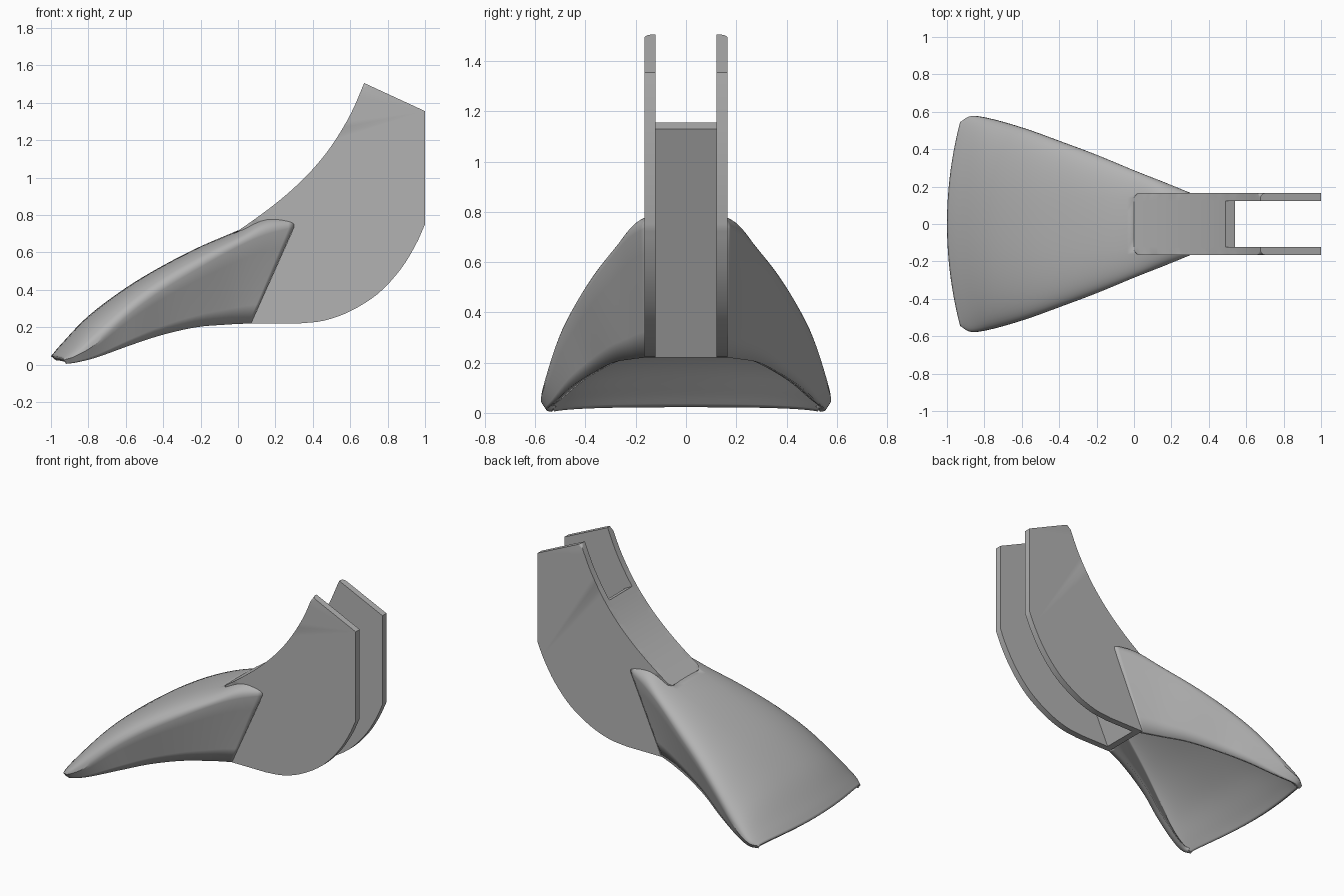
import bpy, bmesh, math
from mathutils import Vector

if "Cube" in bpy.data.objects:
    bpy.data.objects.remove(bpy.data.objects["Cube"], do_unlink=True)

GREY = (0.45, 0.45, 0.45, 1)
grey = bpy.data.materials.new("plain grey")
grey.use_nodes = True
grey.diffuse_color = GREY
grey.node_tree.nodes["Principled BSDF"].inputs["Base Color"].default_value = GREY


def smooth_path(points, steps):
    """Catmull-Rom curve through tuples of any length."""
    pts = [Vector(p) for p in points]
    pts = [2 * pts[0] - pts[1]] + pts + [2 * pts[-1] - pts[-2]]
    out = []
    for a, b, c, d in zip(pts, pts[1:], pts[2:], pts[3:]):
        for i in range(steps):
            t = i / steps
            out.append(b + (c - a) * t / 2 + (2 * a - 5 * b + 4 * c - d) * t**2 / 2
                       + (3 * b - a - 3 * c + d) * t**3 / 2)
    return out + [pts[-2]]


def finish(name, bm):
    bmesh.ops.recalc_face_normals(bm, faces=bm.faces)
    mesh = bpy.data.meshes.new(name)
    bm.to_mesh(mesh)
    bm.free()
    mesh.materials.append(grey)
    obj = bpy.data.objects.new(name, mesh)
    bpy.context.collection.objects.link(obj)
    bpy.ops.object.select_all(action='DESELECT')
    obj.select_set(True)
    bpy.context.view_layer.objects.active = obj
    bpy.ops.object.shade_smooth_by_angle(angle=math.radians(32))
    return obj


def prism(name, outline, y0, y1, round_count=0):
    """Extrude an xz outline from y0 to y1, rounding the first edges at y1."""
    bm = bmesh.new()
    a, b = [[bm.verts.new((x, y, z)) for x, z in outline] for y in (y0, y1)]
    bm.faces.new(a)
    bm.faces.new(b[::-1])
    for i in range(len(a)):
        j = (i + 1) % len(a)
        bm.faces.new((a[i], b[i], b[j], a[j]))
    if round_count:
        edges = [bm.edges.get((b[i], b[i + 1])) for i in range(round_count - 1)]
        bmesh.ops.bevel(bm, geom=edges, offset=0.03, segments=5, profile=0.5,
                        affect='EDGES')
    return finish(name, bm)


# Shared upper curve of the side plates and the roof between them
upper = [(0, .715), (.1, .785), (.2, .86), (.3, .945), (.4, 1.045),
         (.5, 1.17), (.6, 1.335), (.675, 1.505)]
top_curve = [tuple(p) for p in smooth_path(upper, 5)]
heel = [(1, .75), (.95, .64), (.87, .51), (.75, .38), (.6, .285), (.46, .235), (.33, .22)]
heel_curve = [tuple(p) for p in smooth_path(heel, 4)]
plate = top_curve + [(1, 1.355)] + heel_curve + [(.07, .22), (.285, .7), (.06, .7)]
for side, label in ((1, "back"), (-1, "front")):
    prism(label + "_side_plate", plate, side * .122, side * .165, len(top_curve))

# Roof and sloping end wall of the channel
roof = [p for p in top_curve if p[0] < .48] + [(.49, 1.155)]
under = [(x + .03, z - .035) for x, z in reversed(roof)]
prism("channel_roof", roof + under, -.124, .124)
prism("channel_end_wall", [(.07, .22), (.115, .22), (.54, 1.13), (.49, 1.155)], -.124, .124)

# Flared hood: crown x z, shoulder x y z, rim x y z
stations = [
    (-1.0, .045, -.93, .545, .025, -.92, .535, .004),
    (-.94, .115, -.87, .577, .045, -.86, .555, .012),
    (-.8, .26, -.76, .562, .11, -.75, .525, .04),
    (-.6, .41, -.58, .51, .27, -.57, .455, .105),
    (-.4, .53, -.4, .445, .4, -.4, .37, .16),
    (-.2, .632, -.2, .37, .52, -.22, .29, .2),
    (0, .718, 0, .287, .63, -.07, .22, .213),
    (.15, .795, .15, .228, .695, 0, .19, .217),
    (.3, .8, .3, .167, .735, .07, .163, .22)]
POWER, INNER = 2.5, .14


def half_section(s):
    xc, zc, xs, ys, zs, xr, yr, zr = s
    start = math.asin((INNER / ys) ** (POWER / 2))
    across = [0, INNER / 2, INNER]
    across += [ys * math.sin(start + (math.pi / 2 - start) * i / 14) ** (2 / POWER)
               for i in range(1, 15)]
    pts = []
    for y in across:
        f = min(1, y / ys)
        pts.append((xc + (xs - xc) * f * f, y, zs + (zc - zs) * (1 - f**POWER) ** (1 / POWER)))
    for i in range(1, 6):
        pts.append(tuple(Vector((xs, ys, zs)).lerp(Vector((xr, yr, zr)), i / 5)))
    return pts


bm = bmesh.new()
rows = []
for s in smooth_path(stations, 5):
    half = half_section(s)
    full = [(x, -y, z) for x, y, z in reversed(half[1:])] + half
    rows.append([bm.verts.new(p) for p in full])
for r0, r1 in zip(rows, rows[1:]):
    for i in range(len(r0) - 1):
        quad = (r0[i], r0[i + 1], r1[i + 1], r1[i])
        # Leave the passage into the channel open
        inside = all(abs(v.co.y) < INNER + .001 for v in quad)
        if not (inside and min(v.co.x for v in quad) > -.001):
            bm.faces.new(quad)
hood = finish("flared_hood", bm)
# Face the skin outwards before thickening it inwards
crown = max(hood.data.polygons, key=lambda p: p.center.z)
if crown.normal.z < 0:
    hood.data.flip_normals()
shell = hood.modifiers.new("shell", 'SOLIDIFY')
shell.thickness = .035
shell.offset = -1
